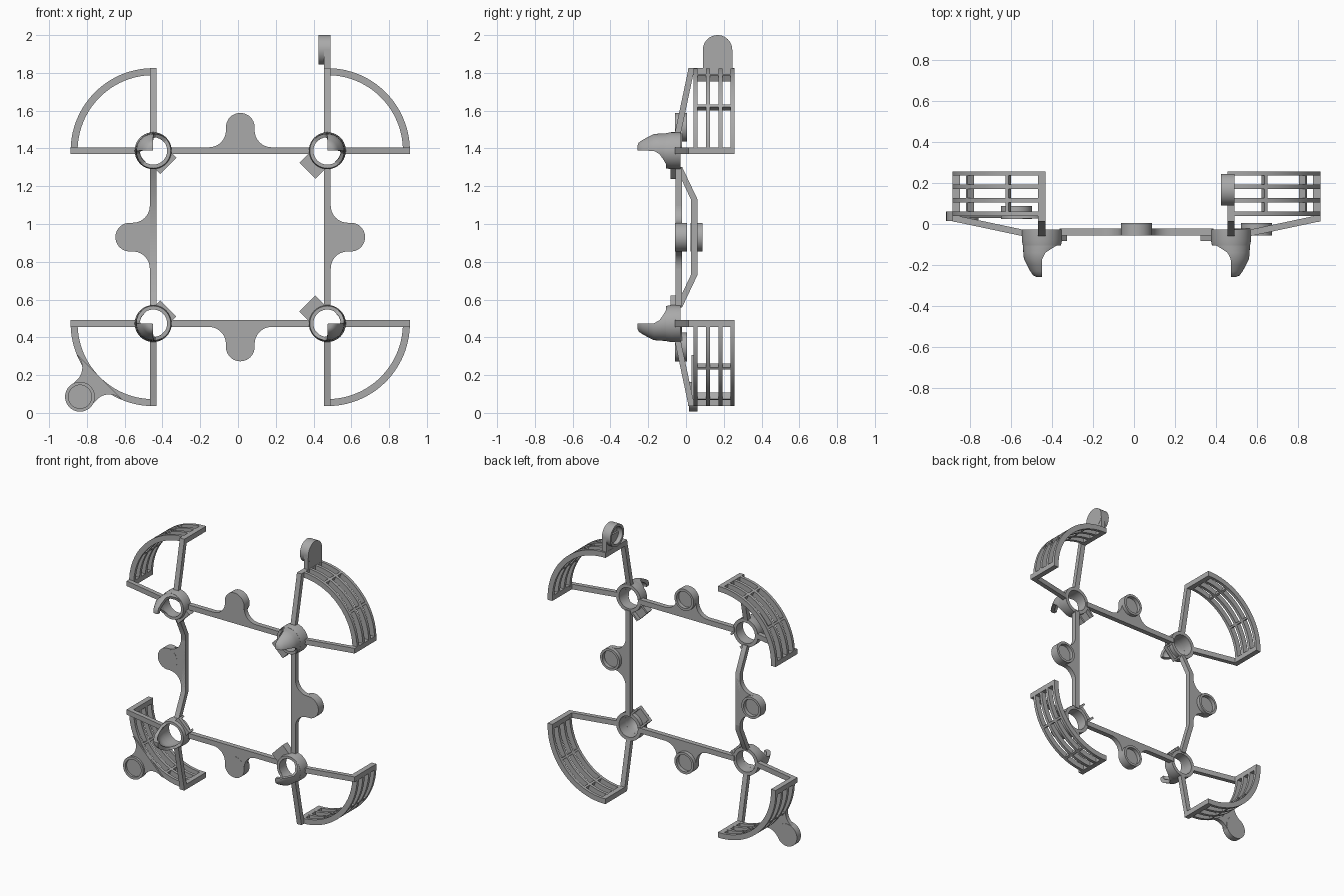
import bpy, bmesh
from math import sin, cos, pi, radians, sqrt
from mathutils import Vector

cube = bpy.data.objects.get("Cube")
if cube:
    bpy.data.objects.remove(cube)

grey = bpy.data.materials.new("plain grey")
grey.use_nodes = True
colour = (0.4, 0.4, 0.4, 1)
grey.diffuse_color = colour
grey.node_tree.nodes["Principled BSDF"].inputs["Base Color"].default_value = colour

LEFT, RIGHT, LOW, HIGH = -0.449, 0.473, 0.473, 1.388
MID_X, MID_Z = (LEFT + RIGHT) / 2, (LOW + HIGH) / 2
HALF = 0.018          # half width of all bars
R_OUT, R_IN = 0.437, 0.40
parts = []


def loft(bm, rings, loop=False):
    """Skin a list of equal point rings, capped at the ends unless looped."""
    rows = [[bm.verts.new(p) for p in ring] for ring in rings]
    n = len(rows[0])
    for i in range(len(rows) if loop else len(rows) - 1):
        a, b = rows[i], rows[(i + 1) % len(rows)]
        for j in range(n):
            k = (j + 1) % n
            bm.faces.new((a[j], a[k], b[k], b[j]))
    if not loop:
        bm.faces.new(rows[0])
        bm.faces.new(rows[-1])


def finish(name, bm):
    bmesh.ops.recalc_face_normals(bm, faces=bm.faces)
    mesh = bpy.data.meshes.new(name)
    bm.to_mesh(mesh)
    bm.free()
    mesh.materials.append(grey)
    obj = bpy.data.objects.new(name, mesh)
    bpy.context.collection.objects.link(obj)
    parts.append(obj)


def frame(origin, u, v, w):
    """Return a function from local (u, v, w) to a world point."""
    o, u, v, w = Vector(origin), Vector(u), Vector(v), Vector(w)
    return lambda a, b, c: o + u * a + v * b + w * c


def prism(bm, place, outline, w0, w1):
    loft(bm, [[place(a, b, w) for a, b in outline] for w in (w0, w1)])


def box(bm, place, a0, a1, b0, b1, w0, w1):
    prism(bm, place, [(a0, b0), (a1, b0), (a1, b1), (a0, b1)], w0, w1)


def arc(r, start, end, n, a=0, b=0):
    return [(a + r * cos(radians(start + (end - start) * i / n)),
             b + r * sin(radians(start + (end - start) * i / n))) for i in range(n + 1)]


def turned(bm, place, profile, loop=False, n=40):
    """Turn (radius, w) points about the local w axis."""
    loft(bm, [[place(r * cos(2 * pi * i / n), r * sin(2 * pi * i / n), w)
               for i in range(n)] for r, w in profile], loop)


def cup(bm, place, centre, r, closed, opened):
    """Round boss with a pocket in its open end."""
    floor = closed + (opened - closed) * 0.35
    spot = lambda a, b, c: place(a, b + centre, c)
    turned(bm, spot, [(r, closed), (r, opened), (r * 0.78, opened), (r * 0.78, floor)])


def web(bm, place, base, centre, r, w0, w1):
    """Stem with concave fillets and a round end."""
    fillet = 0.09
    c = r + fillet
    side = arc(fillet, 270, 360, 10, -c, base + fillet)
    end = arc(r, 180, 0, 20, 0, centre)
    other = [(-a, b) for a, b in reversed(side)]
    low = base - 2 * HALF if base < 0.1 else base - 0.004
    prism(bm, place, [(-c, low)] + side + end + other + [(c, low)], w0, w1)


# Four corners: hub, claw, guard and its two spokes
for cx, sx, xname in ((LEFT, -1, "right"), (RIGHT, 1, "left")):
    for cz, sz, zname in ((LOW, -1, "lower"), (HIGH, 1, "upper")):
        tag = f"{zname}_{xname}"
        place = frame((cx, 0, cz), (sx, 0, 0), (0, 0, sz), (0, 1, 0))
        k = 1 / sqrt(2)
        diagonal = frame((cx, 0, cz), (sx * k, 0, sz * k), (sx * k, 0, -sz * k), (0, 1, 0))

        # Hub ring
        bm = bmesh.new()
        turned(bm, place, [(0.098, -0.028), (0.098, -0.078), (0.093, -0.105),
                           (0.074, -0.105), (0.074, -0.028)], True)
        finish("hub_" + tag, bm)

        # Curled claw in front of the hub
        bm = bmesh.new()
        rows = [(0.093, -0.1, 0.074, -0.1, 105), (0.092, -0.118, 0.073, -0.118, 78),
                (0.091, -0.14, 0.072, -0.138, 56), (0.088, -0.17, 0.067, -0.16, 46),
                (0.073, -0.2, 0.054, -0.185, 45), (0.057, -0.23, 0.04, -0.21, 45),
                (0.043, -0.25, 0.027, -0.228, 45), (0.026, -0.258, 0.014, -0.234, 45),
                (0.005, -0.258, 0.003, -0.234, 45)]
        loft(bm, [[diagonal(a, b, yo) for a, b in arc(ro, -h, h, 16)] +
                  [diagonal(a, b, yi) for a, b in arc(ri, h, -h, 16)]
                  for ro, yo, ri, yi, h in rows])
        finish("claw_" + tag, bm)

        # Wire channel on the inward diagonal
        bm = bmesh.new()
        reach = -0.15 if sx > 0 else -0.113
        box(bm, diagonal, reach, -0.078, -0.06, 0.06, -0.083, -0.058)
        for s in (-1, 1):
            box(bm, diagonal, reach, -0.078, s * 0.06, s * 0.046, -0.058, -0.03)
        finish("wire_channel_" + tag, bm)

        # Spokes sloping back to the guard
        bm = bmesh.new()
        flip = frame((cx, 0, cz), (0, 0, sz), (sx, 0, 0), (0, 1, 0))
        for p in (place, flip):
            loft(bm, [[p(r, b, w + t) for b, t in
                       ((-HALF, -0.016), (HALF, -0.016), (HALF, 0.016), (-HALF, 0.016))]
                      for r, w in ((0.085, -0.045), (0.42, 0.026), (R_OUT, 0.028))])
        finish("spokes_" + tag, bm)

        # Slatted quarter guard
        bm = bmesh.new()
        band = arc(R_OUT, 0, 90, 28) + arc(R_IN, 90, 0, 28)
        for w in (0.04, 0.105, 0.171, 0.236):
            prism(bm, place, band, w, w + 0.021)
        for angle in (33, 67):
            rib = arc(R_OUT, angle - 1, angle + 1, 2) + arc(R_IN, angle + 1, angle - 1, 2)
            prism(bm, place, rib, 0.045, 0.25)
        for p in (place, flip):
            box(bm, p, R_IN, R_OUT, -HALF, HALF, 0.03, 0.257)
        finish("guard_" + tag, bm)

# Frame sides: a bar with a round pocketed tab in the middle of each
X, Z, Y = Vector((1, 0, 0)), Vector((0, 0, 1)), Vector((0, 1, 0))
sides = [("top", (MID_X, 0, HIGH), X, Z, RIGHT - LEFT, 0),
         ("bottom", (MID_X, 0, LOW), X, -Z, RIGHT - LEFT, 0),
         ("left", (RIGHT, 0, MID_Z), Z, X, HIGH - LOW, 0),
         ("right", (LEFT, 0, MID_Z), Z, -X, HIGH - LOW, 0.082)]
for name, origin, u, v, length, bow in sides:
    place = frame(origin, u, v, Y)
    end = length / 2 - 0.085
    bm = bmesh.new()
    path = [(-end, 0), (-0.2, bow), (0.2, bow), (end, 0)]
    loft(bm, [[place(a, b, w + t) for b, t in
               ((-HALF, -0.056), (HALF, -0.056), (HALF, -0.021), (-HALF, -0.021))]
              for a, w in path])
    finish(name + "_bar", bm)
    bm = bmesh.new()
    web(bm, place, HALF, 0.124, 0.076, bow - 0.056, bow - 0.021)
    cup(bm, place, 0.124, 0.076, bow - 0.057, bow + 0.005)
    finish(name + "_tab", bm)

# Extra tab on the lower right guard, pocket to the front
k = 1 / sqrt(2)
place = frame((LEFT, 0, LOW), (k, 0, -k), (-k, 0, -k), Y)
bm = bmesh.new()
web(bm, place, 0.404, 0.548, 0.074, 0.03, 0.058)
cup(bm, place, 0.548, 0.079, 0.06, 0.015)
finish("lower_guard_tab", bm)

# Extra tab standing on the upper left guard, pocket to the side
place = frame((0, 0.167, 0), Y, Z, X)
bm = bmesh.new()
box(bm, place, -0.078, 0.078, 1.79, 1.922, 0.456, 0.49)
cup(bm, place, 1.922, 0.078, 0.491, 0.425)
finish("upper_guard_tab", bm)

# Smooth the round surfaces, keep the edges
bpy.ops.object.select_all(action="DESELECT")
for obj in parts:
    obj.select_set(True)
bpy.context.view_layer.objects.active = parts[0]
bpy.ops.object.shade_smooth_by_angle(angle=radians(30))
